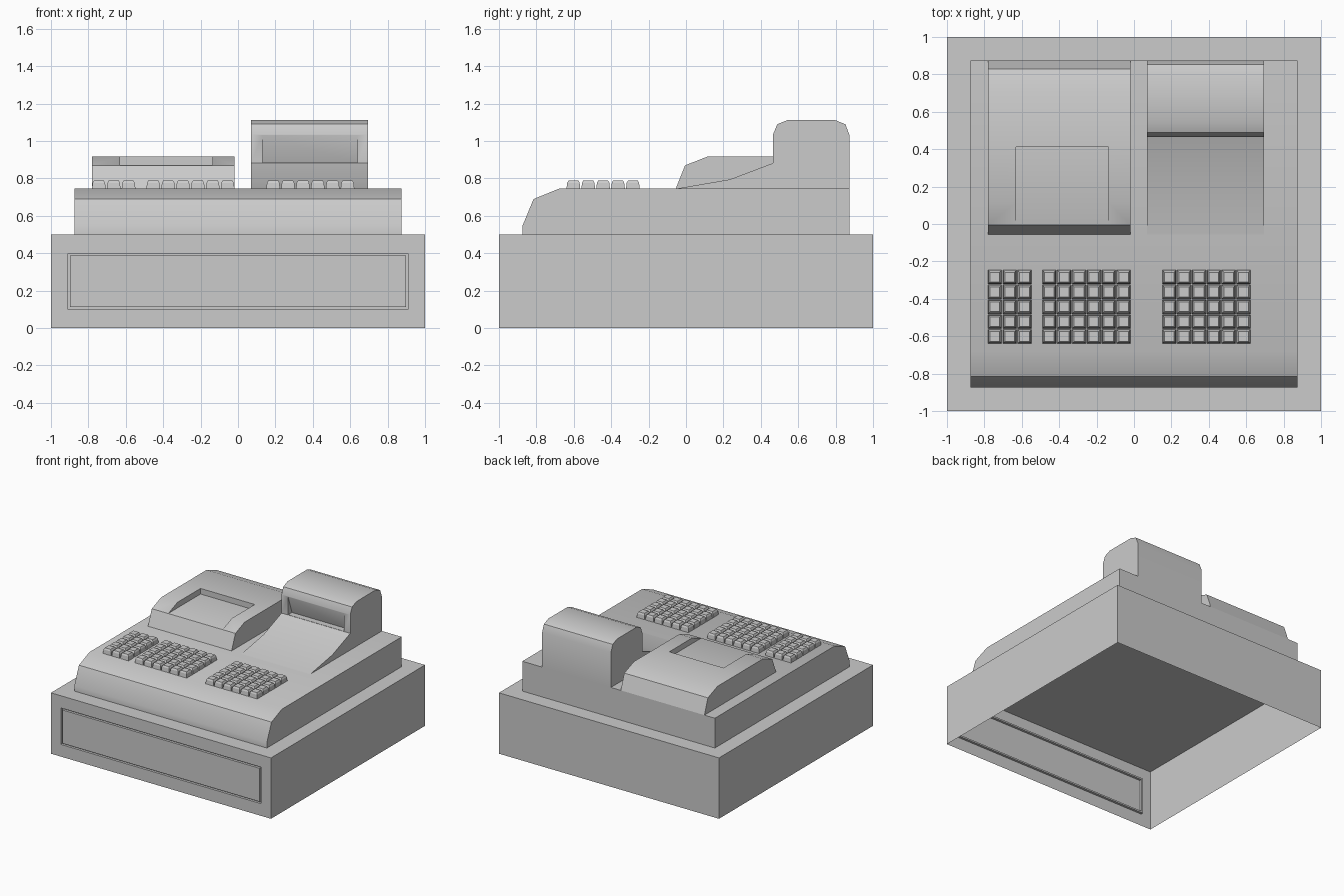
import bpy, bmesh

if "Cube" in bpy.data.objects:
    bpy.data.objects.remove(bpy.data.objects["Cube"])


def finish(bm, name, smooth=False):
    bmesh.ops.recalc_face_normals(bm, faces=bm.faces)
    mesh = bpy.data.meshes.new(name)
    bm.to_mesh(mesh)
    bm.free()
    ob = bpy.data.objects.new(name, mesh)
    bpy.context.collection.objects.link(ob)
    if smooth:
        shade(ob)
    return ob


def activate(ob):
    bpy.ops.object.select_all(action='DESELECT')
    ob.select_set(True)
    bpy.context.view_layer.objects.active = ob


def shade(ob):
    activate(ob)
    bpy.ops.object.shade_smooth_by_angle(angle=0.5236)


def prism(name, profile, x0, x1, smooth=False):
    """Extrude a (y, z) profile from x0 to x1."""
    bm = bmesh.new()
    face = bm.faces.new([bm.verts.new((x0, y, z)) for y, z in profile])
    ext = bmesh.ops.extrude_face_region(bm, geom=[face])
    verts = [g for g in ext['geom'] if isinstance(g, bmesh.types.BMVert)]
    bmesh.ops.translate(bm, verts=verts, vec=(x1 - x0, 0, 0))
    return finish(bm, name, smooth)


def loft(bm, loops, cap=True):
    """Join matching rings of points, optionally capping the last."""
    rings = [[bm.verts.new(p) for p in loop] for loop in loops]
    for a, b in zip(rings, rings[1:]):
        for i in range(len(a)):
            j = (i + 1) % len(a)
            bm.faces.new((a[i], a[j], b[j], b[i]))
    if cap:
        bm.faces.new(rings[-1])


def cut(ob, cutter):
    cutter.hide_render = True
    mod = ob.modifiers.new("recess", 'BOOLEAN')
    mod.operation = 'DIFFERENCE'
    mod.solver = 'EXACT'
    mod.object = cutter
    activate(ob)
    bpy.ops.object.modifier_apply(modifier=mod.name)
    bpy.data.objects.remove(cutter)
    shade(ob)


def front_rect(x, z0, z1, y):
    return [(-x, y, z0), (x, y, z0), (x, y, z1), (-x, y, z1)]


# Drawer housing: open underneath, with a grooved drawer outline in front
bm = bmesh.new()
loft(bm, [front_rect(1, 0, 0.5, 1),
          front_rect(1, 0, 0.5, -1),
          front_rect(0.91, 0.10, 0.40, -1),
          front_rect(0.91, 0.10, 0.40, -0.98),
          front_rect(0.897, 0.113, 0.387, -0.98),
          front_rect(0.897, 0.113, 0.387, -1)])
bm.verts.ensure_lookup_table()
bm.faces.new(bm.verts[:4])
bottom = [f for f in bm.faces if all(v.co.z == 0 for v in f.verts)]
bmesh.ops.recalc_face_normals(bm, faces=bm.faces)
bmesh.ops.delete(bm, geom=bottom, context='FACES_ONLY')
finish(bm, "drawer_housing")

# Main body with rounded front lip
prism("body", [(-0.875, 0.498), (-0.875, 0.545), (-0.815, 0.69), (-0.68, 0.745),
               (0.875, 0.745), (0.875, 0.498)], -0.875, 0.875, True)

# Printer hood with a shallow recess open toward the front
hood = prism("printer_hood", [(-0.055, 0.745), (-0.005, 0.87), (0.115, 0.917),
                              (0.705, 0.917), (0.83, 0.87), (0.875, 0.745)],
             -0.78, -0.02)
cut(hood, prism("hood_cutter", [(-0.1, 0.871), (0.413, 0.871), (0.413, 1), (-0.1, 1)],
                -0.63, -0.137))

# Display tower with curved ramp and a tilted window
tower = prism("display_tower", [(-0.055, 0.745), (0.235, 0.795), (0.465, 0.882),
                                (0.465, 1.035), (0.488, 1.09), (0.545, 1.113),
                                (0.795, 1.113), (0.852, 1.09), (0.875, 1.03),
                                (0.875, 0.745)], 0.07, 0.695)
cut(tower, prism("window_cutter", [(0.40, 0.884), (0.515, 0.884), (0.464, 1.034),
                                   (0.40, 1.034)], 0.13, 0.64))

# Keyboard: three blocks of bevelled keys
PITCH = 0.0795
for name, start, columns in (("left_keys", -0.744, 3),
                             ("middle_keys", -0.453, 6),
                             ("right_keys", 0.188, 6)):
    bm = bmesh.new()
    for c in range(columns):
        for r in range(5):
            x, y = start + c * PITCH, -0.602 + r * PITCH
            loft(bm, [[(x + sx * h, y + sy * h, z)
                       for sx, sy in ((-1, -1), (1, -1), (1, 1), (-1, 1))]
                      for h, z in ((0.037, 0.744), (0.033, 0.777), (0.026, 0.79))])
    finish(bm, name)
